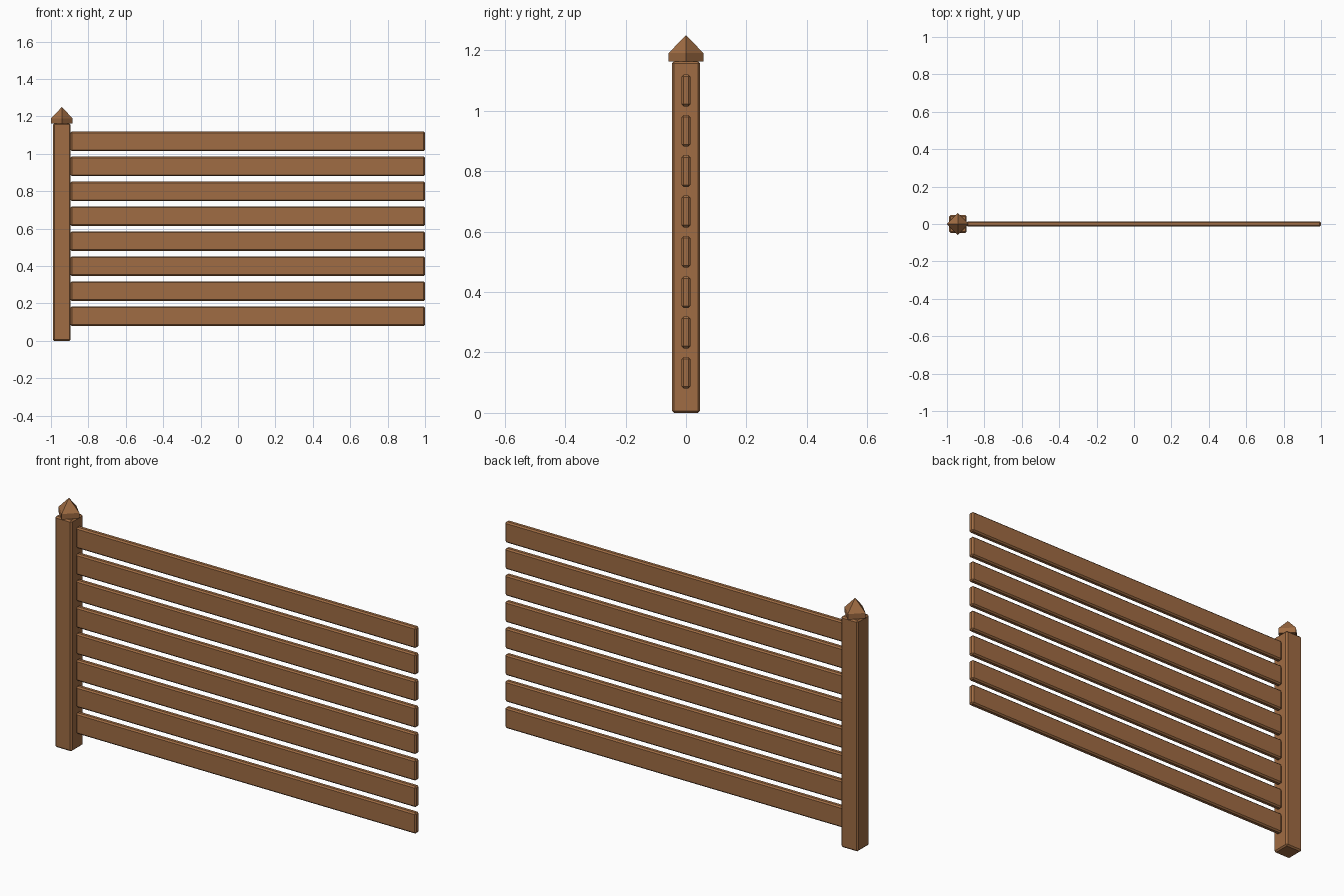
import bpy, bmesh, math
from mathutils import Matrix

if "Cube" in bpy.data.objects:
    bpy.data.objects.remove(bpy.data.objects["Cube"])

wood = bpy.data.materials.new("brown_wood")
wood.diffuse_color = (0.35, 0.15, 0.056, 1)
wood.use_nodes = True
wood.node_tree.nodes["Principled BSDF"].inputs["Base Color"].default_value = wood.diffuse_color


def finish(name, bm):
    me = bpy.data.meshes.new(name)
    bmesh.ops.recalc_face_normals(bm, faces=bm.faces)
    bm.to_mesh(me)
    bm.free()
    me.materials.append(wood)
    ob = bpy.data.objects.new(name, me)
    bpy.context.collection.objects.link(ob)
    return ob


def box(name, x0, x1, y0, y1, z0, z1, bevel):
    bm = bmesh.new()
    m = Matrix.Translation(((x0 + x1) / 2, (y0 + y1) / 2, (z0 + z1) / 2)) \
        @ Matrix.Diagonal((x1 - x0, y1 - y0, z1 - z0, 1))
    bmesh.ops.create_cube(bm, size=1, matrix=m)
    bmesh.ops.bevel(bm, geom=bm.edges[:], offset=bevel, segments=1,
                    affect='EDGES', profile=0.5)
    return finish(name, bm)


PX, PW, TOP = -0.942, 0.047, 1.163

# Square post
box("post", PX - PW, PX + PW, -PW, PW, 0, TOP, 0.007)

# Pointed cap, a square turned 45 degrees with a short skirt
bm = bmesh.new()
rings = []
for z in (TOP, 1.19):
    rings.append([bm.verts.new((PX + 0.058 * math.cos(i * math.pi / 2),
                                0.058 * math.sin(i * math.pi / 2), z))
                  for i in range(4)])
apex = bm.verts.new((PX, 0, 1.25))
bm.faces.new(rings[0])
for i in range(4):
    j = (i + 1) % 4
    bm.faces.new((rings[0][i], rings[0][j], rings[1][j], rings[1][i]))
    bm.faces.new((rings[1][i], rings[1][j], apex))
finish("post_cap", bm)

# Eight horizontal rails
for i in range(8):
    z = 0.08 + i * 0.1335
    box(f"rail_{i + 1}", -0.895, 1.0, -0.0145, 0.0145, z, z + 0.105, 0.007)
